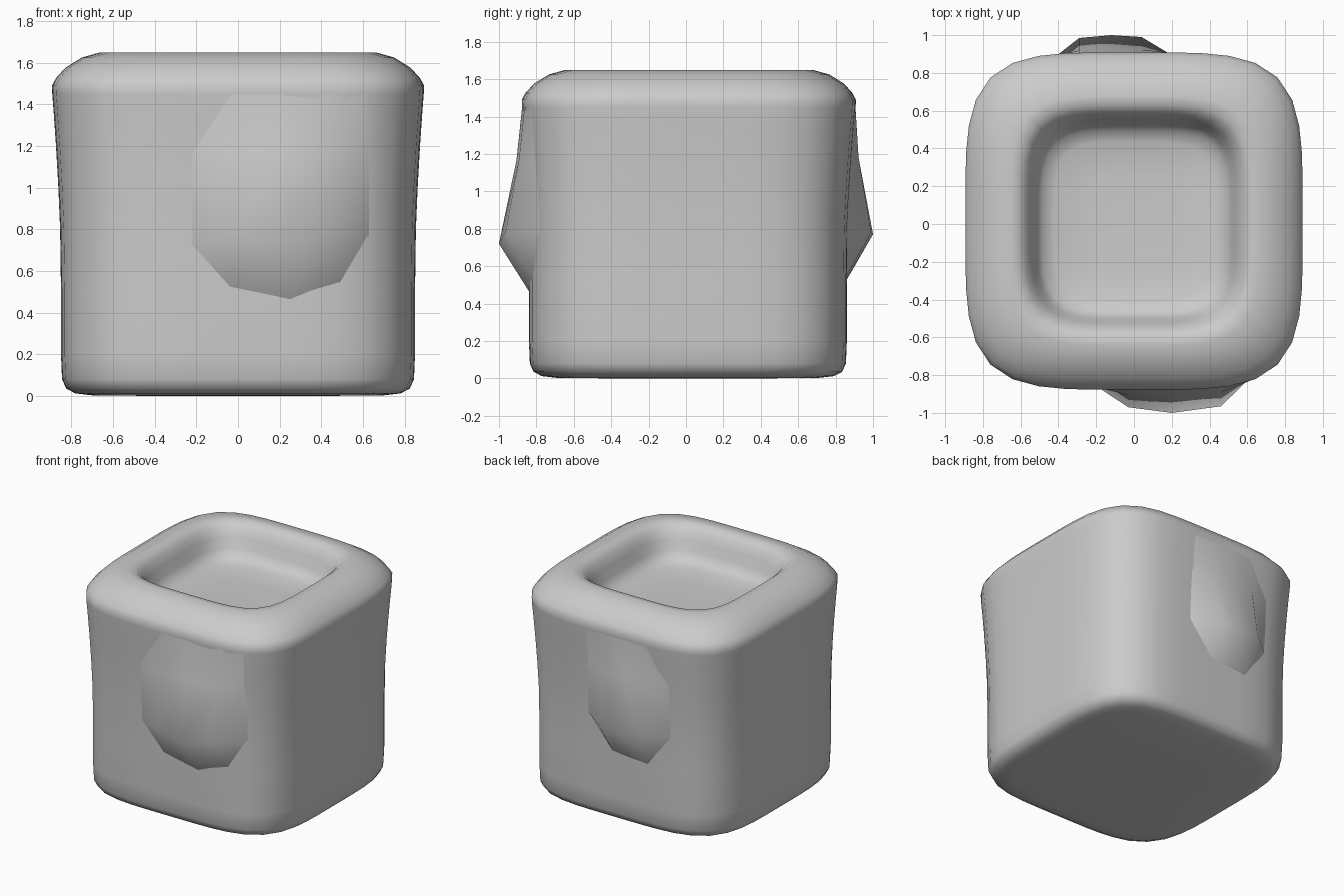
import bpy, bmesh, math
from mathutils import Vector

if "Cube" in bpy.data.objects:
    bpy.data.objects.remove(bpy.data.objects["Cube"])

grey = bpy.data.materials.new("plain grey")
grey.use_nodes = True
COLOUR = (0.6, 0.6, 0.6, 1)
grey.diffuse_color = COLOUR
grey.node_tree.nodes["Principled BSDF"].inputs["Base Color"].default_value = COLOUR

SEGMENTS = 48
POWER = 4.3  # squareness of the rounded-square section


def make_object(name, bm):
    bmesh.ops.remove_doubles(bm, verts=bm.verts, dist=0.0005)
    bmesh.ops.recalc_face_normals(bm, faces=bm.faces)
    for face in bm.faces:
        face.smooth = True
    mesh = bpy.data.meshes.new(name)
    bm.to_mesh(mesh)
    bm.free()
    mesh.materials.append(grey)
    obj = bpy.data.objects.new(name, mesh)
    bpy.context.collection.objects.link(obj)
    return obj


def centre_y(z):
    return 0.01 + 0.008 * max(0, z - 0.8)


def ring(half, z):
    points = []
    for i in range(SEGMENTS):
        a = 2 * math.pi * i / SEGMENTS
        c, s = math.cos(a), math.sin(a)
        r = half / (abs(c) ** POWER + abs(s) ** POWER) ** (1 / POWER)
        points.append(Vector((r * c, r * s + centre_y(z), z)))
    return points


def wall_half(z):
    # half width of the wall, flaring gently to the rim
    return 0.85 + 0.045 * max(0, (z - 0.6) / 0.89) ** 1.6


# Pot body: stacked rounded-square sections, under the base, up and into the recess
profile = [(0.4, 0), (0.7, 0.003), (0.78, 0.012), (0.825, 0.035), (0.845, 0.08)]
profile += [(wall_half(z), z) for z in (0.2, 0.5, 0.8, 1.0, 1.2, 1.35, 1.45)]
profile += [(0.893, 1.49), (0.875, 1.525), (0.83, 1.575), (0.75, 1.625), (0.66, 1.65),
            (0.61, 1.645), (0.57, 1.61), (0.54, 1.55), (0.515, 1.48),
            (0.485, 1.43), (0.42, 1.405), (0.25, 1.395)]
bm = bmesh.new()
rings = [[bm.verts.new(p) for p in ring(h, z)] for h, z in profile]
for lower, upper in zip(rings, rings[1:]):
    for i in range(SEGMENTS):
        j = (i + 1) % SEGMENTS
        bm.faces.new((lower[i], lower[j], upper[j], upper[i]))
bm.faces.new(rings[0][::-1])
bm.faces.new(rings[-1])
make_object("pot_body", bm)


def on_wall(x, z, side, lift=0.0):
    h = wall_half(z)
    depth = h * (1 - abs(x / h) ** POWER) ** (1 / POWER)
    return Vector((x, centre_y(z) + side * (depth + lift), z))


def drip(name, side, outline, ridge, top_z, lift):
    """A bulge: its lower outline, the outermost ridge, then fading up the wall."""
    base = [on_wall(x, z, side, -0.003) for x, z in outline]
    crest = [base[0]] + [Vector((x, side * y, z)) for x, y, z in ridge] + [base[-1]]
    xs = [p.x for p in crest]
    rise = (0, lift, lift, lift, 0)
    middle = [on_wall(x, top_z, side, l - 0.003) for x, l in zip(xs, rise)]
    fade = [on_wall(x, 1.47, side, -0.004) for x in xs]
    bm = bmesh.new()
    rows = [[bm.verts.new(p) for p in row] for row in (base, crest, middle, fade)]
    for a, b in zip(rows, rows[1:]):
        for i in range(4):
            bm.faces.new((a[i], a[i + 1], b[i + 1], b[i]))
    obj = make_object(name, bm)
    # the open patch must face away from the pot
    mesh = obj.data
    if sum(p.normal.y * p.area for p in mesh.polygons) * side < 0:
        mesh.flip_normals()


drip("front_drip", -1,
     [(-0.23, 0.73), (-0.04, 0.52), (0.25, 0.46), (0.49, 0.54), (0.63, 0.77)],
     [(-0.03, 0.97, 0.77), (0.2, 1.0, 0.72), (0.46, 0.965, 0.78)], 1.17, 0.05)
drip("back_drip", 1,
     [(-0.47, 0.77), (-0.28, 0.52), (-0.12, 0.53), (0.02, 0.545), (0.22, 0.79)],
     [(-0.29, 0.985, 0.8), (-0.12, 1.0, 0.77), (0.04, 0.99, 0.78)], 1.18, 0.04)
